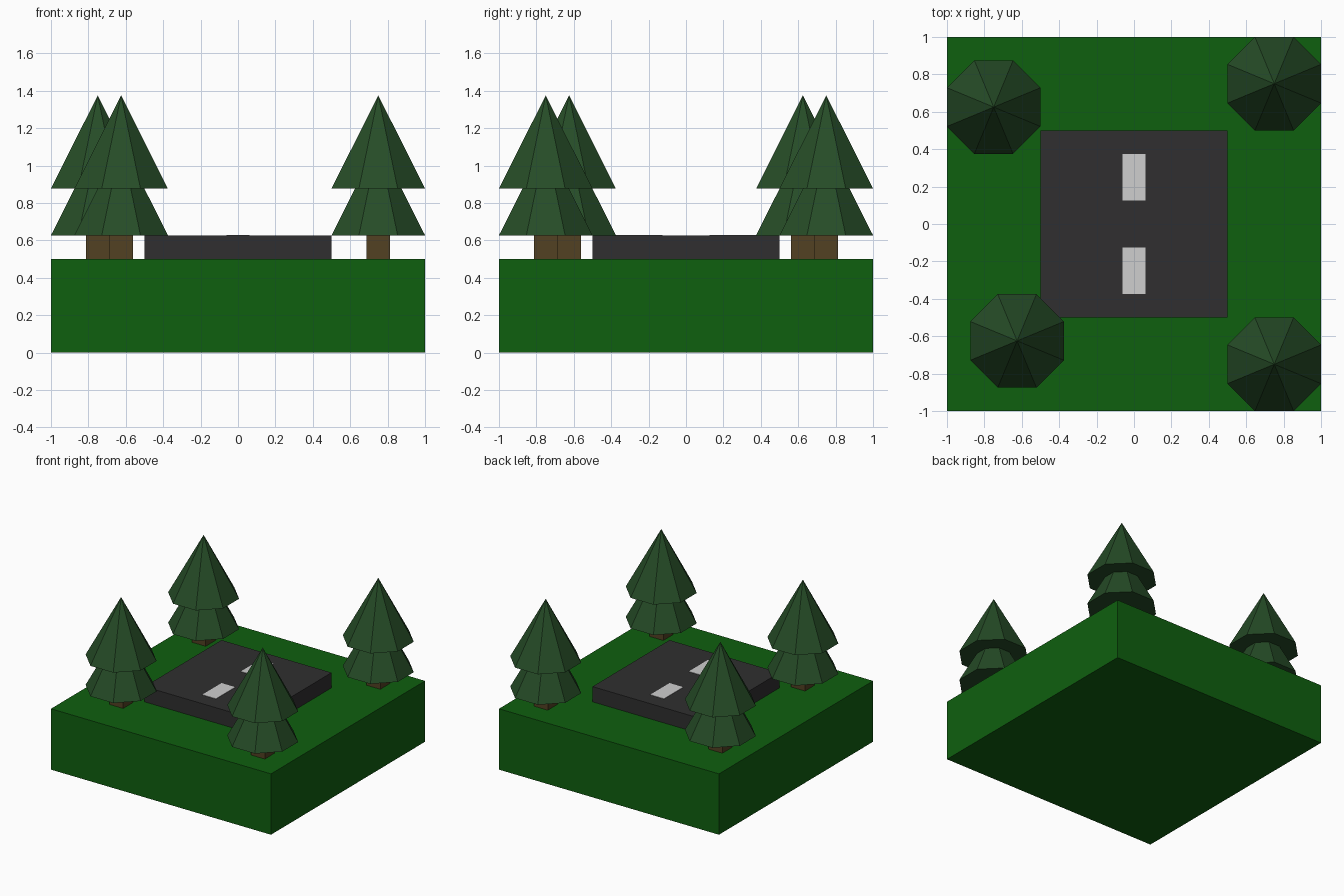
import bpy, math

if "Cube" in bpy.data.objects:
    bpy.data.objects.remove(bpy.data.objects["Cube"])


def material(name, rgb):
    m = bpy.data.materials.new(name)
    m.diffuse_color = (*rgb, 1.0)
    m.use_nodes = True
    m.node_tree.nodes["Principled BSDF"].inputs["Base Color"].default_value = m.diffuse_color
    return m


GRASS = material("grass_green", (0.0048, 0.115, 0.0048))
ASPHALT = material("asphalt_grey", (0.029, 0.028, 0.029))
PAINT = material("road_paint", (0.62, 0.62, 0.62))
BARK = material("bark_brown", (0.085, 0.053, 0.016))
NEEDLES = material("needle_green", (0.019, 0.072, 0.020))


def finish(name, mat):
    ob = bpy.context.object
    ob.name = ob.data.name = name
    ob.data.materials.append(mat)
    return ob


def box(name, mat, x, y, z0, z1, sx, sy):
    bpy.ops.mesh.primitive_cube_add(size=1, location=(x, y, (z0 + z1) / 2))
    bpy.context.object.scale = (sx, sy, z1 - z0)
    bpy.ops.object.transform_apply(location=False, rotation=False, scale=True)
    return finish(name, mat)


def cone(name, mat, x, y, z0, height, apothem):
    # eight-sided cone with flat sides facing the axes
    bpy.ops.mesh.primitive_cone_add(
        vertices=8, radius1=apothem / math.cos(math.pi / 8), radius2=0,
        depth=height, location=(x, y, z0 + height / 2),
        rotation=(0, 0, math.pi / 8))
    return finish(name, mat)


# Ground block and raised road slab
box("ground", GRASS, 0, 0, 0, 0.5, 2, 2)
box("road", ASPHALT, 0, 0, 0.5, 0.625, 1, 1)

# Painted centre-line dashes
for i, y in enumerate((-0.25, 0.25)):
    box(f"road_dash_{i + 1}", PAINT, 0, y, 0.624, 0.628, 0.125, 0.25)

# Two-tier pine trees on square trunks
for i, (x, y) in enumerate([(-0.75, 0.625), (0.75, 0.75),
                            (-0.625, -0.625), (0.75, -0.75)], 1):
    box(f"tree_trunk_{i}", BARK, x, y, 0.5, 0.64, 0.125, 0.125)
    cone(f"tree_lower_tier_{i}", NEEDLES, x, y, 0.627, 0.498, 0.25)
    cone(f"tree_upper_tier_{i}", NEEDLES, x, y, 0.877, 0.498, 0.25)
